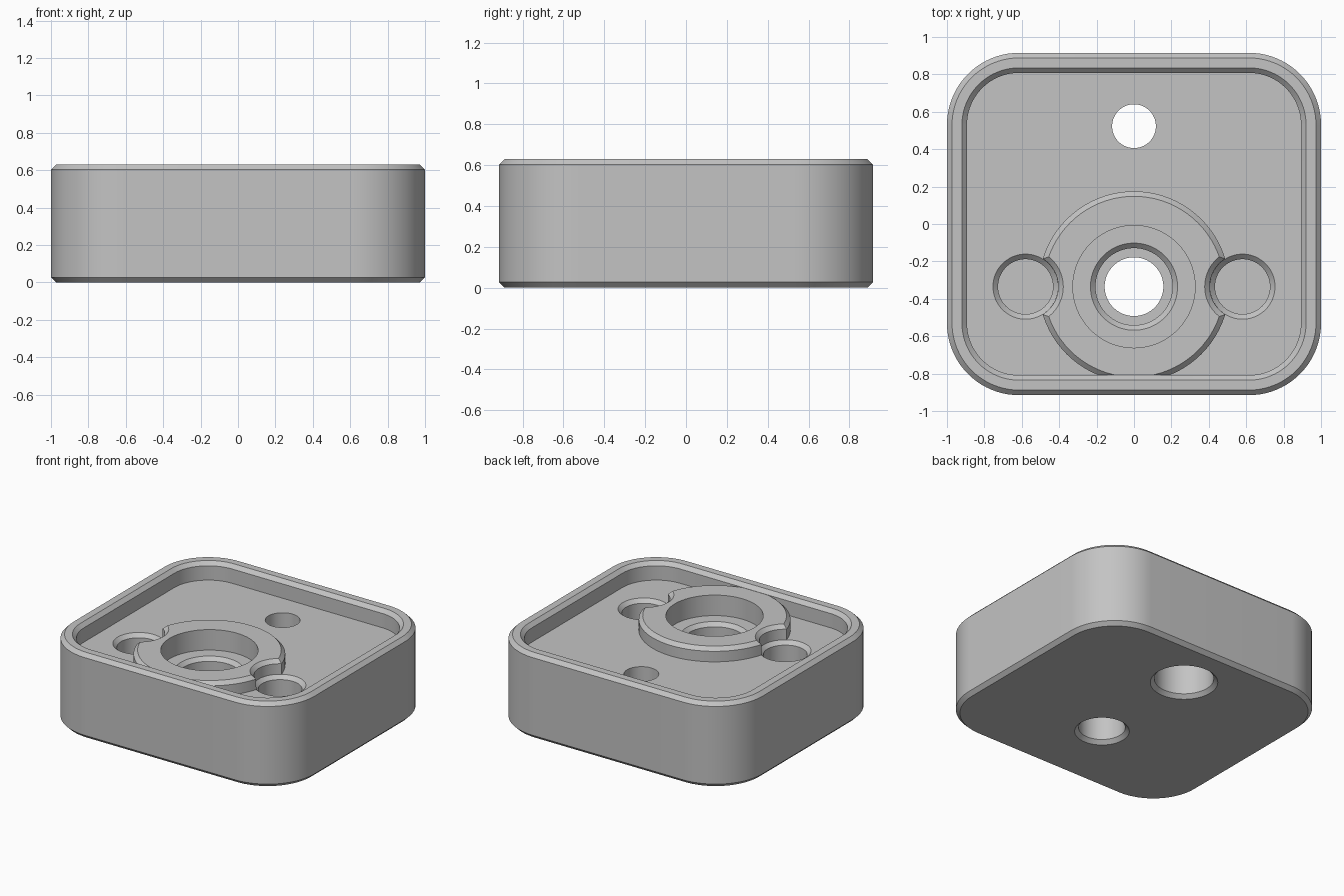
import bpy, bmesh, math

cube = bpy.data.objects.get("Cube")
if cube:
    bpy.data.objects.remove(cube, do_unlink=True)

grey = bpy.data.materials.new("machined grey")
grey.use_nodes = True
colour = (0.55, 0.55, 0.55, 1)
grey.diffuse_color = colour
grey.node_tree.nodes["Principled BSDF"].inputs["Base Color"].default_value = colour

HEIGHT, C = 0.63, 0.027           # block height, chamfer
CORNER = (0.615, 0.53)            # centres of the rounded corners
FLOOR, BOSS_TOP = 0.497, 0.602
AXIS_Y = -0.335


def loft(name, profile, centre=(0, 0), half=(0, 0), steps=20):
    """Closed solid through (radius, z) rings; half widens a circle to a rounded box."""
    bm = bmesh.new()
    rings = []
    for r, z in profile:
        ring = []
        for q, (sx, sy) in enumerate([(1, 1), (-1, 1), (-1, -1), (1, -1)]):
            for i in range(steps + (1 if half[0] else 0)):
                a = math.pi / 2 * (q + i / steps)
                ring.append(bm.verts.new((centre[0] + sx * half[0] + r * math.cos(a),
                                          centre[1] + sy * half[1] + r * math.sin(a), z)))
        rings.append(ring)
    for low, high in zip(rings, rings[1:]):
        n = len(low)
        for i in range(n):
            j = (i + 1) % n
            bm.faces.new((low[i], low[j], high[j], high[i]))
    bm.faces.new(rings[0][::-1])
    bm.faces.new(rings[-1])
    mesh = bpy.data.meshes.new(name)
    bm.to_mesh(mesh)
    bm.free()
    mesh.materials.append(grey)
    obj = bpy.data.objects.new(name, mesh)
    bpy.context.collection.objects.link(obj)
    return obj


def combine(target, tool, operation):
    """Apply a boolean and discard the tool."""
    mod = target.modifiers.new(tool.name, 'BOOLEAN')
    mod.operation, mod.object, mod.solver = operation, tool, 'EXACT'
    bpy.context.view_layer.objects.active = target
    bpy.ops.object.modifier_apply(modifier=mod.name)
    bpy.data.objects.remove(tool, do_unlink=True)


# Rounded block with chamfered top and bottom edges
R = 0.385
block = loft("housing_block", [(R - C, 0), (R, C), (R, HEIGHT - C), (R - C, HEIGHT)], half=CORNER)

# Shallow pocket with chamfered rim
P = 0.278
combine(block, loft("pocket", [(P, FLOOR), (P, HEIGHT - C), (P + 2 * C, HEIGHT + C)],
                    half=CORNER), 'DIFFERENCE')

# Round boss that runs into the front wall
combine(block, loft("boss", [(0.51, 0.4), (0.51, BOSS_TOP - C), (0.51 - C, BOSS_TOP)],
                    (0, AXIS_Y)), 'UNION')

# Stepped bore through the boss
combine(block, loft("stepped_bore", [
    (0.157 + 2 * C, -C), (0.157, C), (0.157, 0.25), (0.206, 0.25),
    (0.206, 0.45 - C), (0.206 + C, 0.45), (0.327, 0.45), (0.327, 0.7)],
    (0, AXIS_Y)), 'DIFFERENCE')

# Blind side holes that scallop the boss
for side in (-1, 1):
    combine(block, loft("side_hole", [
        (0.147, 0.23), (0.147, FLOOR - C), (0.174, FLOOR), (0.175, BOSS_TOP - C),
        (0.175 + 2 * C, BOSS_TOP + C)], (side * 0.58, AXIS_Y)), 'DIFFERENCE')

# Rear screw hole, counterbored from below
combine(block, loft("screw_hole", [
    (0.2 + 2 * C, -C), (0.2, C), (0.2, 0.3), (0.117, 0.3), (0.117, 0.7)],
    (0, 0.523)), 'DIFFERENCE')

# Smooth walls, crisp chamfers
bpy.ops.object.select_all(action='DESELECT')
block.select_set(True)
bpy.context.view_layer.objects.active = block
bpy.ops.object.shade_smooth_by_angle(angle=math.radians(25))
